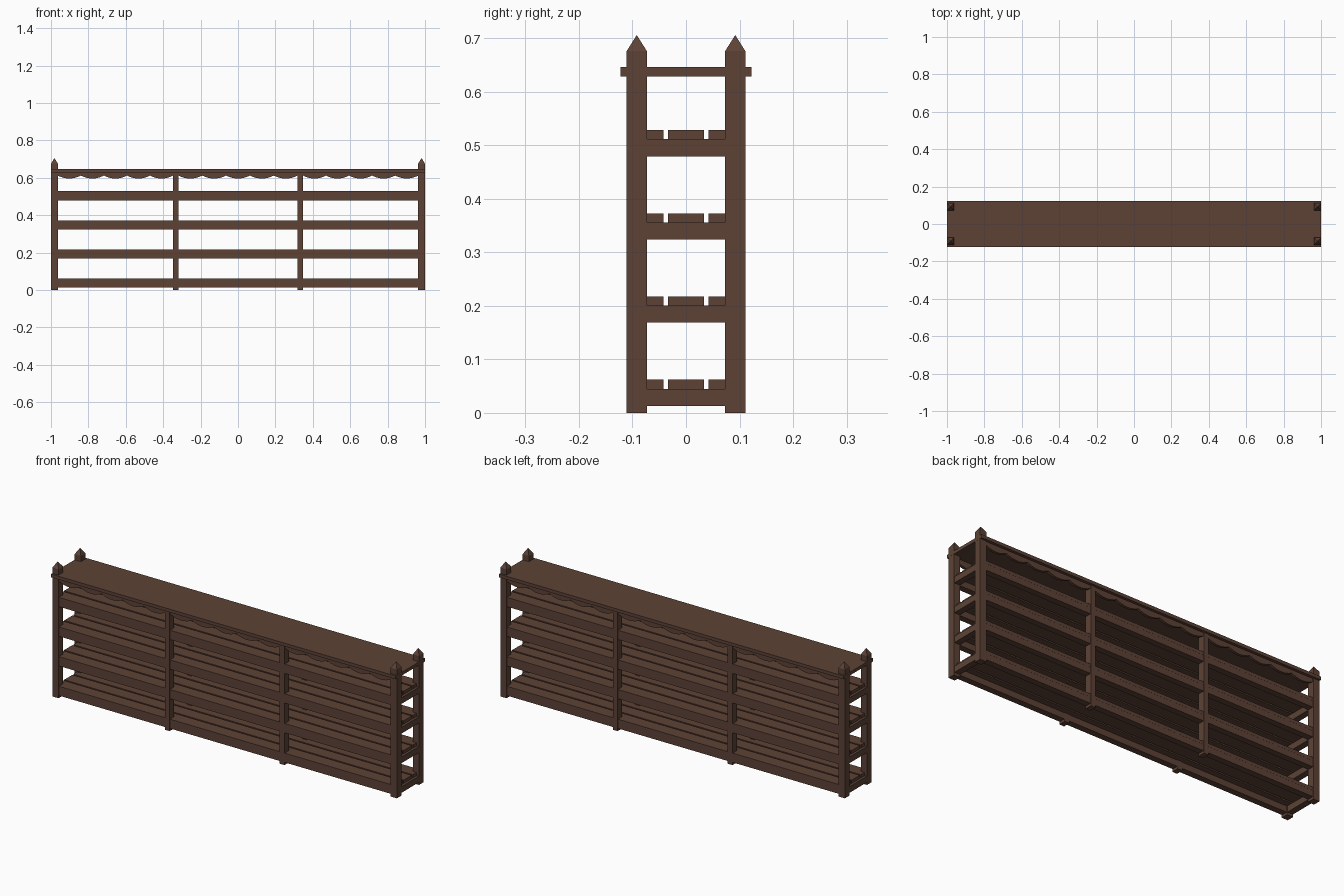
import bpy, bmesh, math

if "Cube" in bpy.data.objects:
    bpy.data.objects.remove(bpy.data.objects["Cube"])

wood = bpy.data.materials.new("dark brown wood")
wood.diffuse_color = (0.11, 0.055, 0.037, 1)
wood.use_nodes = True
wood.node_tree.nodes["Principled BSDF"].inputs["Base Color"].default_value = wood.diffuse_color


def finish(name, bm):
    bmesh.ops.recalc_face_normals(bm, faces=bm.faces)
    me = bpy.data.meshes.new(name)
    bm.to_mesh(me)
    bm.free()
    me.materials.append(wood)
    ob = bpy.data.objects.new(name, me)
    bpy.context.collection.objects.link(ob)
    return ob


def box(name, x, y, z, tip=None):
    """Box from (min, max) ranges; tip adds a pyramid apex at that height."""
    bm = bmesh.new()
    bmesh.ops.create_cube(bm, size=1)
    for v in bm.verts:
        v.co = [r[0] if c < 0 else r[1] for c, r in zip(v.co, (x, y, z))]
    if tip:
        top = max(bm.faces, key=lambda f: f.calc_center_median().z)
        apex = bmesh.ops.poke(bm, faces=[top])["verts"][0]
        apex.co.z = tip
    return finish(name, bm)


def span(centre, size):
    return (centre - size / 2, centre + size / 2)


def valance(name, x0, x1, y, lobes=5, steps=8):
    """Board with a scalloped lower edge."""
    pts = [(x1, 0.63), (x0, 0.63)]
    w = (x1 - x0) / lobes
    for i in range(lobes * steps + 1):
        t = i / steps
        u = 2 * (t % 1) - 1
        pts.append((x0 + t * w, 0.612 - 0.016 * (1 - u * u)))
    bm = bmesh.new()
    f = bm.faces.new([bm.verts.new((px, y[0], pz)) for px, pz in pts])
    ext = bmesh.ops.extrude_face_region(bm, geom=[f])["geom"]
    for v in ext:
        if isinstance(v, bmesh.types.BMVert):
            v.co.y = y[1]
    return finish(name, bm)


shelf_z = [0.013 + 0.1555 * i for i in range(4)]

# top board
box("top_board", (-1, 1), (-0.122, 0.122), (0.629, 0.646))

for sy, side in ((-1, "front"), (1, "back")):
    # pointed corner posts and plain middle posts
    for sx in (-1, 1):
        box(side + "_corner_post", span(sx * 0.9815, 0.036), span(sy * 0.092, 0.038),
            (0, 0.676), tip=0.706)
        box(side + "_middle_post", span(sx * 0.333, 0.028), span(sy * 0.092, 0.038),
            (0, 0.63))
    # scalloped trim in each of the three bays
    for x0, x1 in ((-0.964, -0.347), (-0.319, 0.319), (0.347, 0.964)):
        valance(side + "_scalloped_trim", x0, x1, span(sy * 0.1, 0.014))
    # long rails under the shelves
    for z in shelf_z:
        box(side + "_long_rail", (-0.97, 0.97), span(sy * 0.092, 0.033), (z, z + 0.032))

for z in shelf_z:
    # end rails joining the corner posts
    for sx in (-1, 1):
        box("end_rail", span(sx * 0.9815, 0.033), (-0.08, 0.08), (z, z + 0.032))
    # three planks per shelf
    for y in (-0.0755, 0, 0.0755):
        box("shelf_plank", (-0.985, 0.985), span(y, 0.067), (z + 0.032, z + 0.049))
